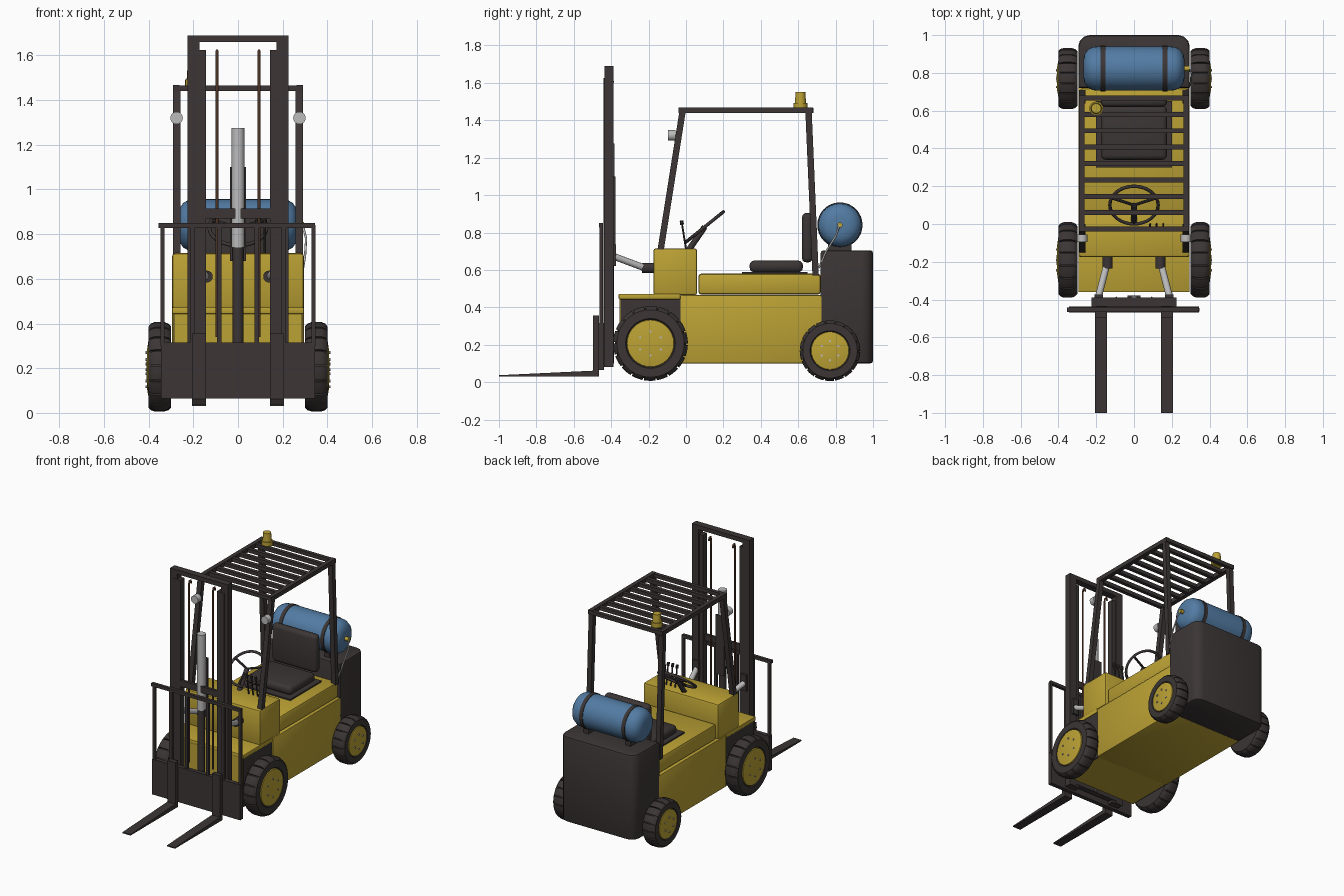
import bpy, bmesh, math
from mathutils import Vector

if "Cube" in bpy.data.objects:
    bpy.data.objects.remove(bpy.data.objects["Cube"])


def material(name, rgb):
    m = bpy.data.materials.new(name)
    m.use_nodes = True
    m.diffuse_color = (*rgb, 1)
    m.node_tree.nodes["Principled BSDF"].inputs["Base Color"].default_value = (*rgb, 1)
    return m


YELLOW = material("yellow paint", (0.50, 0.36, 0.035))
DARK = material("dark metal", (0.045, 0.036, 0.036))
BLUE = material("blue tank paint", (0.085, 0.2, 0.37))
GREY = material("light grey metal", (0.5, 0.5, 0.5))
BROWN = material("brown chain", (0.12, 0.055, 0.03))


def finish(name, bm, mats, smooth=True):
    bmesh.ops.recalc_face_normals(bm, faces=bm.faces)
    mesh = bpy.data.meshes.new(name)
    bm.to_mesh(mesh)
    bm.free()
    ob = bpy.data.objects.new(name, mesh)
    bpy.context.collection.objects.link(ob)
    for m in mats:
        mesh.materials.append(m)
    if smooth:
        bpy.ops.object.select_all(action='DESELECT')
        ob.select_set(True)
        bpy.context.view_layer.objects.active = ob
        bpy.ops.object.shade_smooth_by_angle(angle=math.radians(35))
    return ob


def box(name, xs, ys, zs, mat, bevel=0.0, segments=2):
    bm = bmesh.new()
    bmesh.ops.create_cube(bm, size=1)
    for v in bm.verts:
        v.co = [lo + (c + 0.5) * (hi - lo) for c, (lo, hi) in zip(v.co, (xs, ys, zs))]
    if bevel:
        bmesh.ops.bevel(bm, geom=bm.edges[:], offset=bevel, segments=segments,
                        profile=0.5, affect='EDGES')
    return finish(name, bm, [mat], bool(bevel))


def pair(name, xs, ys, zs, mat, bevel=0.0):
    for side, s in (("left", 1), ("right", -1)):
        box(f"{side}_{name}", sorted((s * xs[0], s * xs[1])), ys, zs, mat, bevel)


def rod(name, p, q, r, mat, sides=16, r2=None):
    p, q = Vector(p), Vector(q)
    bm = bmesh.new()
    bmesh.ops.create_cone(bm, cap_ends=True, segments=sides, radius1=r,
                          radius2=r if r2 is None else r2, depth=(q - p).length)
    turn = (q - p).to_track_quat('Z', 'Y')
    for v in bm.verts:
        v.co = turn @ v.co + (p + q) / 2
    return finish(name, bm, [mat])


def beam(name, p, q, w, mat):
    """Square bar leaning in the side plane, with level ends."""
    bm = bmesh.new()
    ends = [[bm.verts.new((e[0] + a * w / 2, e[1] + b * w / 2, e[2]))
             for a, b in ((-1, -1), (1, -1), (1, 1), (-1, 1))] for e in (p, q)]
    for ring in ends:
        bm.faces.new(ring)
    for i in range(4):
        j = (i + 1) % 4
        bm.faces.new((ends[0][i], ends[0][j], ends[1][j], ends[1][i]))
    return finish(name, bm, [mat], False)


def lathe(name, profile, centre, mat, angles, depth=lambda k: 1.0):
    """Turn (x, radius) points about the x axis; depth scales the outer radii."""
    bm = bmesh.new()
    peak = max(r for _, r in profile)
    rings = []
    for k, a in enumerate(angles):
        ring = []
        for x, r in profile:
            rr = r * depth(k) if r > 0.93 * peak else r
            ring.append(bm.verts.new((centre[0] + x, centre[1] + rr * math.cos(a),
                                      centre[2] + rr * math.sin(a))))
        rings.append(ring)
    for a, b in zip(rings, rings[1:] + rings[:1]):
        for i in range(len(profile) - 1):
            bm.faces.new((a[i], a[i + 1], b[i + 1], b[i]))
    bmesh.ops.remove_doubles(bm, verts=bm.verts, dist=1e-5)
    return finish(name, bm, [mat])


def tube(name, points, r, mat, cyclic=False):
    curve = bpy.data.curves.new(name, 'CURVE')
    curve.dimensions = '3D'
    curve.bevel_depth, curve.bevel_resolution = r, 2
    curve.use_fill_caps = True
    spline = curve.splines.new('POLY')
    spline.points.add(len(points) - 1)
    for pt, co in zip(spline.points, points):
        pt.co = (*co, 1)
    spline.use_cyclic_u = cyclic
    curve.materials.append(mat)
    ob = bpy.data.objects.new(name, curve)
    bpy.context.collection.objects.link(ob)


# Wheels: treaded tyre, domed hub, six bolts
def wheel(name, s, y, z, R, hub):
    n = 18
    step = math.tau / n
    angles = [(i + f) * step for i in range(n) for f in (0, 0.3, 0.6, 0.88, 0.89, 0.99)]
    shape = [(0.3, 0), (0.3, 0.9), (0.312, 0.965), (0.33, 1), (0.372, 1), (0.39, 0.965),
             (0.4, 0.9), (0.4, hub / R + 0.03), (0.392, hub / R), (0.392, 0)]
    lathe(name + "_tyre", [(s * x, r * R) for x, r in shape], (0, y, z), DARK, angles,
          lambda k: 0.945 if k % 6 > 3 else 1.0)
    ring = [i * math.tau / 32 for i in range(32)]
    lathe(name + "_hub", [(s * 0.39, hub), (s * 0.4, hub * 0.98), (s * 0.407, hub * 0.6),
                          (s * 0.41, 0)], (0, y, z), YELLOW, ring)
    for i in range(6):
        a = math.pi / 6 + i * math.pi / 3
        c = (y + hub * 0.5 * math.cos(a), z + hub * 0.5 * math.sin(a))
        rod(f"{name}_bolt_{i}", (s * 0.4, *c), (s * 0.413, *c), 0.006, GREY, 8)


for side, s in (("left", 1), ("right", -1)):
    wheel(f"front_{side}_wheel", s, -0.19, 0.207, 0.2, 0.127)
    wheel(f"rear_{side}_wheel", s, 0.77, 0.168, 0.162, 0.102)

# Body
box("chassis", (-0.295, 0.295), (-0.03, 0.73), (0.1, 0.465), YELLOW, 0.006)
box("front_chassis", (-0.285, 0.285), (-0.355, -0.02), (0.1, 0.45), YELLOW)
pair("wheel_arch_panel", (0.28, 0.289), (-0.35, -0.03), (0.1, 0.445), DARK)
box("front_fender", (-0.295, 0.295), (-0.36, -0.03), (0.443, 0.472), YELLOW, 0.004)
box("cowl", (-0.295, 0.295), (-0.175, 0.06), (0.465, 0.715), YELLOW, 0.014)
box("seat_deck", (-0.285, 0.285), (0.066, 0.72), (0.468, 0.58), YELLOW, 0.016)

# Counterweight with large rounded rear corners
bm = bmesh.new()
bmesh.ops.create_cube(bm, size=1)
for v in bm.verts:
    v.co = (v.co.x * 0.59, 0.86 + v.co.y * 0.28, 0.4025 + v.co.z * 0.605)
rear = [e for e in bm.edges if all(v.co.y > 0.9 for v in e.verts)
        and abs(e.verts[0].co.z - e.verts[1].co.z) > 0.1]
bmesh.ops.bevel(bm, geom=rear, offset=0.06, segments=3, profile=0.5, affect='EDGES')
rims = [e for e in bm.edges if abs(e.verts[0].co.z - e.verts[1].co.z) < 0.01]
bmesh.ops.bevel(bm, geom=rims, offset=0.015, segments=2, profile=0.5, affect='EDGES')
finish("counterweight", bm, [DARK])

# Gas tank, straps, valve and hose
turn = [i * math.tau / 32 for i in range(32)]
half = [(0.268, 0), (0.268, 0.045), (0.262, 0.075), (0.245, 0.1), (0.22, 0.114), (0.19, 0.117)]
lathe("gas_tank", half + [(-x, r) for x, r in reversed(half)], (0, 0.823, 0.84), BLUE, turn)
for side, s in (("left", 1), ("right", -1)):
    rod(side + "_tank_strap", (s * 0.152, 0.823, 0.84), (s * 0.178, 0.823, 0.84), 0.121, DARK, 32)
pair("tank_foot", (0.145, 0.185), (0.76, 0.885), (0.7, 0.745), DARK)
rod("tank_valve", (0.26, 0.823, 0.84), (0.295, 0.823, 0.84), 0.014, YELLOW, 12)
tube("gas_hose", [(0.29, 0.82, 0.84), (0.305, 0.8, 0.78), (0.3, 0.75, 0.7), (0.285, 0.71, 0.61)],
     0.005, GREY)

# Overhead guard
for side, s in (("left", 1), ("right", -1)):
    beam(side + "_front_post", (s * 0.275, -0.135, 0.71), (s * 0.275, -0.018, 1.45), 0.034, DARK)
    beam(side + "_rear_post", (s * 0.275, 0.693, 0.57), (s * 0.275, 0.655, 1.45), 0.034, DARK)
    rod(side + "_work_light", (s * 0.275, -0.095, 1.32), (s * 0.275, -0.055, 1.32), 0.028, GREY)
pair("roof_rail", (0.262, 0.292), (-0.04, 0.68), (1.438, 1.468), DARK)
for i in range(9):
    y = -0.027 + i * 0.0868
    box(f"roof_bar_{i}", (-0.27, 0.27), (y - 0.013, y + 0.013), (1.44, 1.466), DARK)
rod("beacon_base", (-0.2, 0.612, 1.46), (-0.2, 0.612, 1.492), 0.037, YELLOW)
rod("beacon_lamp", (-0.2, 0.612, 1.49), (-0.2, 0.612, 1.55), 0.03, YELLOW, 16, 0.026)

# Seat
box("seat_plate", (-0.2, 0.2), (0.3, 0.65), (0.578, 0.59), DARK)
box("seat_cushion", (-0.175, 0.175), (0.34, 0.625), (0.588, 0.65), DARK, 0.025, 3)
box("seat_back", (-0.175, 0.175), (0.62, 0.678), (0.64, 0.905), DARK, 0.025, 3)

# Steering wheel and levers
hub = Vector((0, 0.1, 0.83))
slope = Vector((0, 0.78, 0.63))
rim = [hub + 0.128 * (Vector((math.cos(a), 0, 0)) + slope * math.sin(a)) for a in turn]
tube("steering_rim", rim, 0.009, DARK, True)
for i in (2, 14, 24):
    rod(f"steering_spoke_{i}", hub, rim[i], 0.008, DARK, 8)
rod("steering_column", (0, 0.01, 0.7), hub, 0.016, DARK, 12)
for i in range(3):
    x = 0.085 + i * 0.035
    rod(f"lever_{i}", (x, 0.0, 0.71), (x, -0.022, 0.85), 0.005, DARK, 8)
    rod(f"lever_knob_{i}", (x, -0.021, 0.842), (x, -0.024, 0.864), 0.01, DARK, 10)

# Mast
pair("outer_mast_rail", (0.172, 0.226), (-0.437, -0.388), (0.08, 1.69), DARK)
pair("inner_mast_rail", (0.143, 0.2), (-0.44, -0.395), (0.08, 1.625), DARK)
box("mast_top_bar", (-0.226, 0.226), (-0.437, -0.388), (1.66, 1.69), DARK)
box("mast_middle_bar", (-0.15, 0.15), (-0.437, -0.418), (0.87, 0.915), DARK)
box("mast_lower_bar", (-0.2, 0.2), (-0.43, -0.392), (0.1, 0.2), DARK)
rod("lift_cylinder", (0, -0.41, 0.74), (0, -0.41, 1.275), 0.029, GREY, 20)
rod("lift_cylinder_base", (0, -0.41, 0.1), (0, -0.41, 0.75), 0.024, DARK, 20)
box("cylinder_guard", (-0.035, 0.035), (-0.39, -0.378), (0.68, 1.1), DARK)
for side, s in (("left", 1), ("right", -1)):
    tube(side + "_lift_chain", [(s * 0.094, -0.415, 0.34), (s * 0.094, -0.415, 1.6),
                                (s * 0.094, -0.41, 1.622), (s * 0.094, -0.395, 1.622),
                                (s * 0.094, -0.39, 1.6)], 0.006, BROWN)
    rod(side + "_tilt_rod", (s * 0.188, -0.385, 0.672), (s * 0.145, -0.22, 0.61), 0.018, GREY)
    rod(side + "_tilt_socket", (s * 0.14, -0.235, 0.61), (s * 0.14, -0.17, 0.61), 0.027, DARK)
pair("tilt_bracket", (0.165, 0.21), (-0.392, -0.374), (0.62, 0.735), DARK)

# Carriage, load backrest and forks
box("carriage_plate", (-0.345, 0.345), (-0.468, -0.438), (0.065, 0.315), DARK)
box("backrest_top", (-0.355, 0.345), (-0.465, -0.443), (0.828, 0.85), DARK)
for i, x in enumerate((0.338, 0.205, 0.083)):
    pair(f"backrest_bar_{i}", (x - 0.01, x + 0.01), (-0.463, -0.445), (0.3, 0.84), DARK)
pair("fork_shank", (0.143, 0.206), (-0.497, -0.465), (0.03, 0.355), DARK)
for side, s in (("left", 1), ("right", -1)):
    blade = box(side + "_fork_blade", sorted((s * 0.143, s * 0.206)), (-1, -0.48),
                (0.03, 0.062), DARK)
    for v in blade.data.vertices:
        if v.co.y < -0.9 and v.co.z > 0.05:
            v.co.z = 0.037
